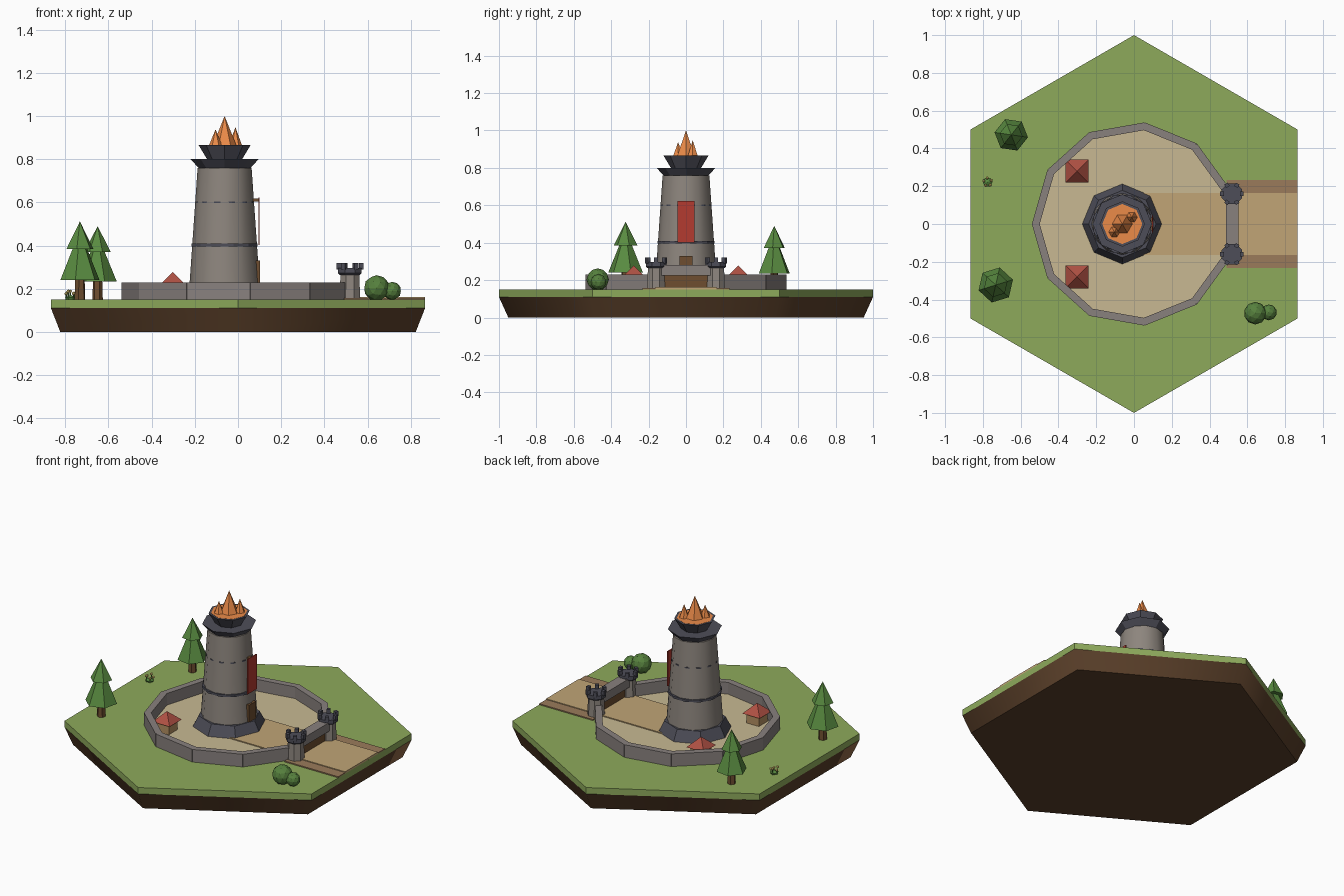
import bpy, bmesh
from math import pi, sin, cos, radians
from mathutils import Matrix

if "Cube" in bpy.data.objects:
    bpy.data.objects.remove(bpy.data.objects["Cube"])


def mat(name, r, g, b):
    m = bpy.data.materials.new(name)
    m.diffuse_color = (r ** 2.2, g ** 2.2, b ** 2.2, 1)
    m.use_nodes = True
    m.node_tree.nodes["Principled BSDF"].inputs["Base Color"].default_value = m.diffuse_color
    return m


GRASS = mat("grass", .55, .66, .36)
DIRT = mat("dirt", .36, .26, .18)
SAND = mat("sand", .78, .72, .57)
PATH = mat("path", .75, .64, .46)
EDGE = mat("path_edge", .60, .48, .36)
STONE = mat("stone", .55, .52, .49)
WALL = mat("wall_stone", .53, .50, .49)
SLATE = mat("slate", .31, .31, .35)
WOOD = mat("wood", .43, .31, .20)
PLASTER = mat("plaster", .70, .56, .38)
RED = mat("red", .70, .24, .20)
ROOF = mat("roof", .68, .32, .27)
FIRE = mat("fire", .92, .54, .29)
PINE = mat("pine", .35, .54, .26)
BUSH = mat("bush", .34, .50, .25)
PETAL = mat("petal", .93, .83, .48)


def finish(name, bm, material):
    bmesh.ops.recalc_face_normals(bm, faces=bm.faces)
    me = bpy.data.meshes.new(name)
    bm.to_mesh(me)
    bm.free()
    me.materials.append(material)
    ob = bpy.data.objects.new(name, me)
    bpy.context.collection.objects.link(ob)
    return ob


def turned(name, profile, sides, material, x=0, y=0, phase=0):
    """Capped n-sided solid from (radius, height) points; radius 0 makes a tip."""
    bm = bmesh.new()
    rings = []
    for r, z in profile:
        n = sides if r > 0 else 1
        rings.append([bm.verts.new((x + r * cos(phase + 2 * pi * i / sides),
                                    y + r * sin(phase + 2 * pi * i / sides), z)) for i in range(n)])
    for a, b in zip(rings, rings[1:]):
        for i in range(sides):
            j = (i + 1) % sides
            if len(b) == 1:
                bm.faces.new((a[i], a[j], b[0]))
            else:
                bm.faces.new((a[i], a[j], b[j], b[i]))
    bm.faces.new(rings[0])
    if len(rings[-1]) > 1:
        bm.faces.new(rings[-1])
    return finish(name, bm, material)


def box(name, lo, hi, material, turn=None):
    bm = bmesh.new()
    size = [h - l for l, h in zip(lo, hi)]
    mid = [(h + l) / 2 for l, h in zip(lo, hi)]
    bmesh.ops.create_cube(bm, size=1)
    m = Matrix.Translation(mid) @ Matrix.Diagonal((*size, 1))
    bm.transform((turn or Matrix()) @ m)
    return finish(name, bm, material)


def ball(name, x, y, z, r, material):
    bm = bmesh.new()
    bmesh.ops.create_icosphere(bm, subdivisions=1 if r < .02 else 2, radius=r)
    bm.transform(Matrix.Translation((x, y, z)))
    return finish(name, bm, material)


def smooth(ob, degrees):
    bpy.ops.object.select_all(action='DESELECT')
    ob.select_set(True)
    bpy.context.view_layer.objects.active = ob
    bpy.ops.object.shade_smooth_by_angle(angle=radians(degrees))


# Hexagonal ground tile
smooth(turned("dirt_base", [(.95, 0), (1, .11)], 6, DIRT, phase=pi / 2), 65)
turned("grass_top", [(1, .11), (1, .15)], 6, GRASS, phase=pi / 2)
turned("courtyard", [(.51, .148), (.51, .156)], 24, SAND)
box("path", (.05, -.164, .148), (.866, .164, .162), PATH)
for s in (-1, 1):
    y0, y1 = sorted((s * .164, s * .233))
    box("path_edge", (.49, y0, .148), (.866, y1, .157), EDGE)

# Ring wall: ten straight sections leaving a gap for the gate
for i in range(10):
    a = radians(36 + 32 * i)
    mid = .52 * cos(radians(16))
    half = .52 * sin(radians(16)) + .004
    box("wall_section", (mid - .02, -half, .148), (mid + .02, half, .23), WALL,
        Matrix.Rotation(a, 4, 'Z'))

# Gatehouse
GX = .518
box("gate_lintel", (.486, -.13, .225), (.552, .13, .28), WALL)
box("gate_door", (.508, -.125, .158), (.53, .125, .227), WOOD)
for s in (-1, 1):
    y = s * .16
    turned("gate_tower", [(.052, .148), (.047, .268)], 8, STONE, GX, y, pi / 8)
    turned("gate_tower_crown", [(.05, .264), (.059, .272), (.059, .296)], 8, SLATE, GX, y, pi / 8)
    for k in range(6):
        turn = Matrix.Translation((GX, y, 0)) @ Matrix.Rotation(k * pi / 3, 4, 'Z')
        box("gate_tower_merlon", (.042, -.011, .29), (.062, .011, .32), SLATE, turn)

# Beacon tower
TX = -.062
turned("tower_plinth", [(.215, .15), (.178, .222)], 8, SLATE, TX)
smooth(turned("tower_body", [(.163, .215), (.125, .76)], 12, STONE, TX), 40)
turned("tower_lower_band", [(.158, .396), (.158, .41)], 12, SLATE, TX, 0, pi / 12)
turned("tower_upper_band", [(.1355, .597), (.1355, .605)], 12, SLATE, TX, 0, pi / 12)
turned("tower_cornice", [(.112, .75), (.157, .80)], 8, SLATE, TX)
turned("fire_bowl", [(.075, .79), (.12, .865), (.106, .865), (.1, .855)], 8, SLATE, TX)
turned("embers", [(.1, .85), (.106, .866)], 8, FIRE, TX)
for x, y, r, top in ((TX, 0, .056, 1), (-.104, -.042, .032, .938), (-.012, .036, .032, .948)):
    turned("flame", [(r, .86), (0, top)], 6, FIRE, x, y)
box("tower_door", (.06, -.035, .20), (.103, .035, .33), WOOD)
box("banner", (.094, -.045, .402), (.1, .045, .623), RED)
box("banner_rod", (.06, -.012, .605), (.096, .012, .617), WOOD)

# Courtyard huts
for s in (-1, 1):
    x, y = -.302, s * .28
    box("hut_walls", (x - .043, y - .043, .15), (x + .043, y + .043, .222), PLASTER)
    turned("hut_roof", [(.086, .218), (0, .278)], 4, ROOF, x, y, pi / 4)

# Pine trees
for x, y, k, turn in ((-.732, -.323, 1, .3), (-.65, .472, .94, .9)):
    z = lambda h: .15 + k * h
    turned("tree_trunk", [(.026 * k, .148), (.022 * k, z(.12))], 6, WOOD, x, y, turn)
    turned("tree_lower_cone", [(.095 * k, z(.09)), (0, z(.32))], 6, PINE, x, y, turn)
    turned("tree_upper_cone", [(.065 * k, z(.235)), (0, z(.362))], 6, PINE, x, y, turn)

# Bushes
ball("bush_large", .642, -.472, .203, .06, BUSH)
ball("bush_small", .714, -.468, .190, .042, BUSH)

# Flower patch
FX, FY = -.775, .222
turned("flower_leaves", [(.02, .148), (.026, .16), (0, .172)], 6, PINE, FX, FY)
for i in range(5):
    a = 2 * pi * i / 5 + .4
    x, y = FX + .021 * cos(a), FY + .021 * sin(a)
    h = .175 + .01 * (i % 2)
    turned("flower_stem", [(.003, .148), (.003, h)], 4, PINE, x, y)
    ball("flower_head", x, y, h + .003, .009, PETAL)
